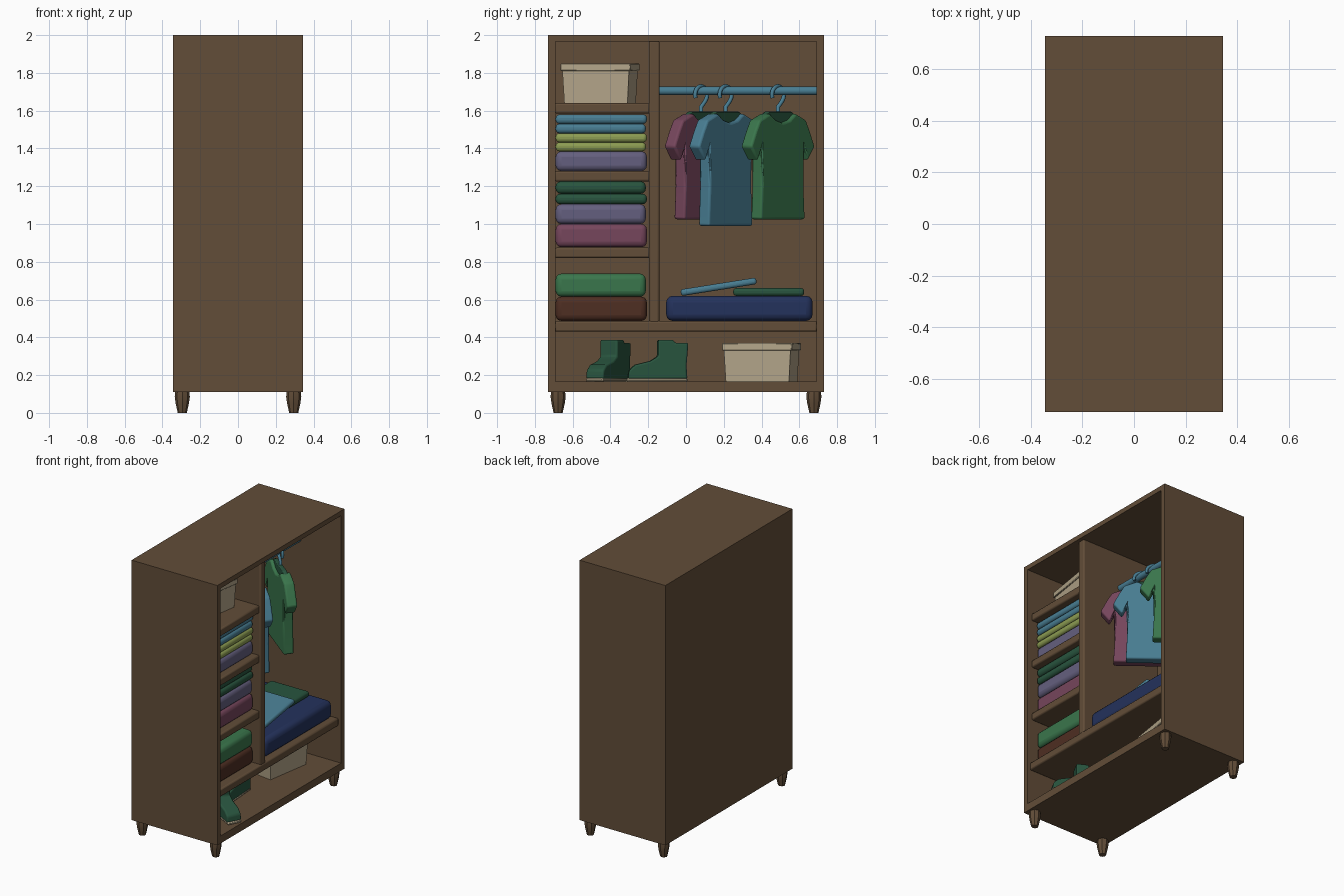
import bpy, bmesh, math
from mathutils import Matrix, Vector

if "Cube" in bpy.data.objects:
    bpy.data.objects.remove(bpy.data.objects["Cube"])


def lin(c):
    c /= 255
    return c / 12.92 if c <= 0.04045 else ((c + 0.055) / 1.055) ** 2.4


def mat(name, *rgb):
    m = bpy.data.materials.new(name)
    m.diffuse_color = (*[lin(c) for c in rgb], 1)
    m.use_nodes = True
    m.node_tree.nodes["Principled BSDF"].inputs["Base Color"].default_value = m.diffuse_color
    return m


WOOD = mat("wood", 98, 77, 56)
BLUE = mat("steel_blue", 72, 125, 146)
LIME = mat("lime", 140, 156, 82)
LAV = mat("lavender", 100, 95, 126)
DGREEN = mat("dark_green", 40, 84, 62)
PLUM = mat("plum", 118, 70, 92)
GREEN = mat("green", 58, 118, 76)
BROWN = mat("brown", 78, 46, 34)
NAVY = mat("navy", 36, 50, 92)
BEIGE = mat("beige", 180, 166, 138)


def finish(name, bm, material, bevel=0, segs=2, matrix=None):
    bmesh.ops.recalc_face_normals(bm, faces=bm.faces)
    me = bpy.data.meshes.new(name)
    bm.to_mesh(me)
    bm.free()
    ob = bpy.data.objects.new(name, me)
    bpy.context.collection.objects.link(ob)
    me.materials.append(material)
    if matrix:
        ob.matrix_world = matrix
    if bevel:
        b = ob.modifiers.new("bevel", 'BEVEL')
        b.width, b.segments, b.limit_method = bevel, segs, 'ANGLE'
    bpy.ops.object.select_all(action='DESELECT')
    ob.select_set(True)
    bpy.context.view_layer.objects.active = ob
    bpy.ops.object.shade_smooth_by_angle(angle=math.radians(40))
    return ob


def box(name, x, y, z, material, bevel=0, segs=2, rot=(0, 0, 0), taper=1):
    """Box from (min, max) ranges, turned about its own centre."""
    bm = bmesh.new()
    bmesh.ops.create_cube(bm, size=1)
    for v in bm.verts:
        k = taper if v.co.z < 0 else 1
        v.co = Vector((v.co.x * (x[1] - x[0]) * k, v.co.y * (y[1] - y[0]) * k,
                       v.co.z * (z[1] - z[0])))
    m = Matrix.Translation((sum(x) / 2, sum(y) / 2, sum(z) / 2))
    for i, a in enumerate('XYZ'):
        m = m @ Matrix.Rotation(rot[i], 4, a)
    return finish(name, bm, material, bevel, segs, m)


def prism(name, pts, half, material, matrix, bevel, segs=3):
    """Outline in the (u, z) plane, thickened to both sides."""
    bm = bmesh.new()
    f = bm.faces.new([bm.verts.new((-half, u, z)) for u, z in pts])
    r = bmesh.ops.extrude_face_region(bm, geom=[f])
    vs = [g for g in r['geom'] if isinstance(g, bmesh.types.BMVert)]
    bmesh.ops.translate(bm, verts=vs, vec=(2 * half, 0, 0))
    return finish(name, bm, material, bevel, segs, matrix)


# carcass
W, D = 0.345, 0.73
box("back_panel", (-W, -W + .025), (-D, D), (.11, 2), WOOD)
for s, n in ((-1, "left"), (1, "right")):
    box(n + "_wall", (-W, W), tuple(sorted((s * D, s * .692))), (.11, 2), WOOD)
box("top_panel", (-W, W), (-.7, .7), (1.965, 2), WOOD)
box("bottom_panel", (-W, W), (-.7, .7), (.11, .165), WOOD)

# inner boards
box("lower_shelf", (-.33, .325), (-.695, .695), (.43, .487), WOOD, .01)
box("divider", (-.33, .32), (-.197, -.14), (.47, 1.97), WOOD, .01)
for i, z in enumerate((.82, 1.225, 1.585)):
    box(f"small_shelf_{i}", (-.33, .31), (-.695, -.19), (z, z + .055), WOOD, .01)

# tapered feet
for sx in (-1, 1):
    for sy in (-1, 1):
        bm = bmesh.new()
        rings = []
        for r, z in ((.024, 0), (.035, .05), (.04, .085), (.036, .12)):
            rings.append([bm.verts.new((r * math.cos(a * math.pi / 4), r * math.sin(a * math.pi / 4), z))
                          for a in range(8)])
        for a, b in zip(rings, rings[1:]):
            for i in range(8):
                bm.faces.new((a[i], a[(i + 1) % 8], b[(i + 1) % 8], b[i]))
        bm.faces.new(rings[0])
        bm.faces.new(rings[-1])
        finish("foot", bm, WOOD, matrix=Matrix.Translation((sx * .295, sy * .677, 0)))

# hanging rail
bm = bmesh.new()
bmesh.ops.create_cone(bm, cap_ends=True, segments=16, radius1=.023, radius2=.023, depth=.84)
finish("rail", bm, BLUE, matrix=Matrix.Translation((0, .275, 1.705)) @ Matrix.Rotation(math.pi / 2, 4, 'X'))

# folded clothes on the small shelves: (bottom, top, colour)
stack = [(.487, .615, BROWN), (.615, .737, GREEN),
         (.877, 1.0, PLUM), (1.0, 1.105, LAV), (1.105, 1.16, DGREEN), (1.16, 1.225, DGREEN),
         (1.28, 1.385, LAV), (1.385, 1.432, LIME), (1.432, 1.48, LIME),
         (1.48, 1.53, BLUE), (1.53, 1.58, BLUE)]
for i, (a, b, m) in enumerate(stack):
    box(f"folded_cloth_{i}", (-.27, .275), (-.69, -.207 - .006 * (i % 2)), (a, b), m,
        min(.03, (b - a) * .4), 3)

# blanket and loose clothes
box("blanket", (-.27, .295), (-.105, .67), (.487, .62), NAVY, .035, 3)
box("loose_cloth_green", (-.17, .14), (.25, .625), (.62, .66), DGREEN, .015, 3)
box("loose_cloth_blue", (-.1, .2), (-.03, .375), (.65, .685), BLUE, .014, 3, (math.radians(9), 0, 0))

# shirts on hangers, turned towards the opening
TURN = math.radians(52)
half = [(.11, 1.585), (.2, 1.55), (.235, 1.49), (.275, 1.41), (.215, 1.335), (.185, 1.395), (.18, 1.2)]
for name, y, hem, m in (("plum", .08, 1.025, PLUM), ("blue", .21, .99, BLUE), ("green", .487, 1.025, GREEN)):
    M = Matrix.Translation((0, y, 0)) @ Matrix.Rotation(TURN, 4, 'Z')
    side = half + [(.19, hem)]
    pts = [(0, 1.535), (.06, 1.55)] + side + [(-u, z) for u, z in reversed(side)] + [(-.06, 1.55)]
    prism(name + "_shirt", pts, .036, m, M, .02)
    bar = [(-.17, 1.55), (-.1, 1.595), (.1, 1.595), (.17, 1.55), (0, 1.53)]
    prism(name + "_hanger", bar, .015, DGREEN, M, .006, 2)
    # hook
    path = [(0, 1.57), (0, 1.62), (.035, 1.65)]
    path += [(.052 * math.cos(t * math.pi / 8), 1.685 + .045 * math.sin(t * math.pi / 8)) for t in range(-1, 10)]
    cu = bpy.data.curves.new(name + "_hook", 'CURVE')
    cu.dimensions = '3D'
    cu.bevel_depth, cu.bevel_resolution, cu.use_fill_caps = .011, 2, True
    sp = cu.splines.new('POLY')
    sp.points.add(len(path) - 1)
    for p, (u, z) in zip(sp.points, path):
        p.co = (0, u, z, 1)
    cu.materials.append(BLUE)
    ob = bpy.data.objects.new(name + "_hook", cu)
    bpy.context.collection.objects.link(ob)
    ob.matrix_world = M
    bpy.ops.object.select_all(action='DESELECT')
    ob.select_set(True)
    bpy.context.view_layer.objects.active = ob
    bpy.ops.object.convert(target='MESH')

# storage boxes with lids
for name, x, y, z, h in (("upper", .02, -.455, 1.64, .21), ("lower", 0, .4, .165, .205)):
    r = (0, 0, math.radians(-9))
    box(name + "_box", (x - .15, x + .15), (y - .18, y + .18), (z, z + h - .01), BEIGE, 0, 2, r, .94)
    box(name + "_box_lid", (x - .158, x + .158), (y - .188, y + .188), (z + h - .04, z + h), BEIGE, .004, 1, r)

# boots: toe towards -u
boot = [(-.16, .18), (.155, .18), (.15, .25), (.16, .37), (.09, .37), (.08, .387), (0, .387),
        (.0, .3), (-.04, .275), (-.12, .255), (-.155, .225)]
sole = [(-.165, .165), (.155, .165), (.155, .185), (-.165, .185)]
for i, (x, y, a) in enumerate(((.17, -.41, 62), (.06, -.15, 4))):
    M = Matrix.Translation((x, y, 0)) @ Matrix.Rotation(math.radians(a), 4, 'Z')
    prism(f"boot_{i}", boot, .052, DGREEN, M, .02)
    prism(f"boot_sole_{i}", sole, .05, BEIGE, M, .006, 1)
